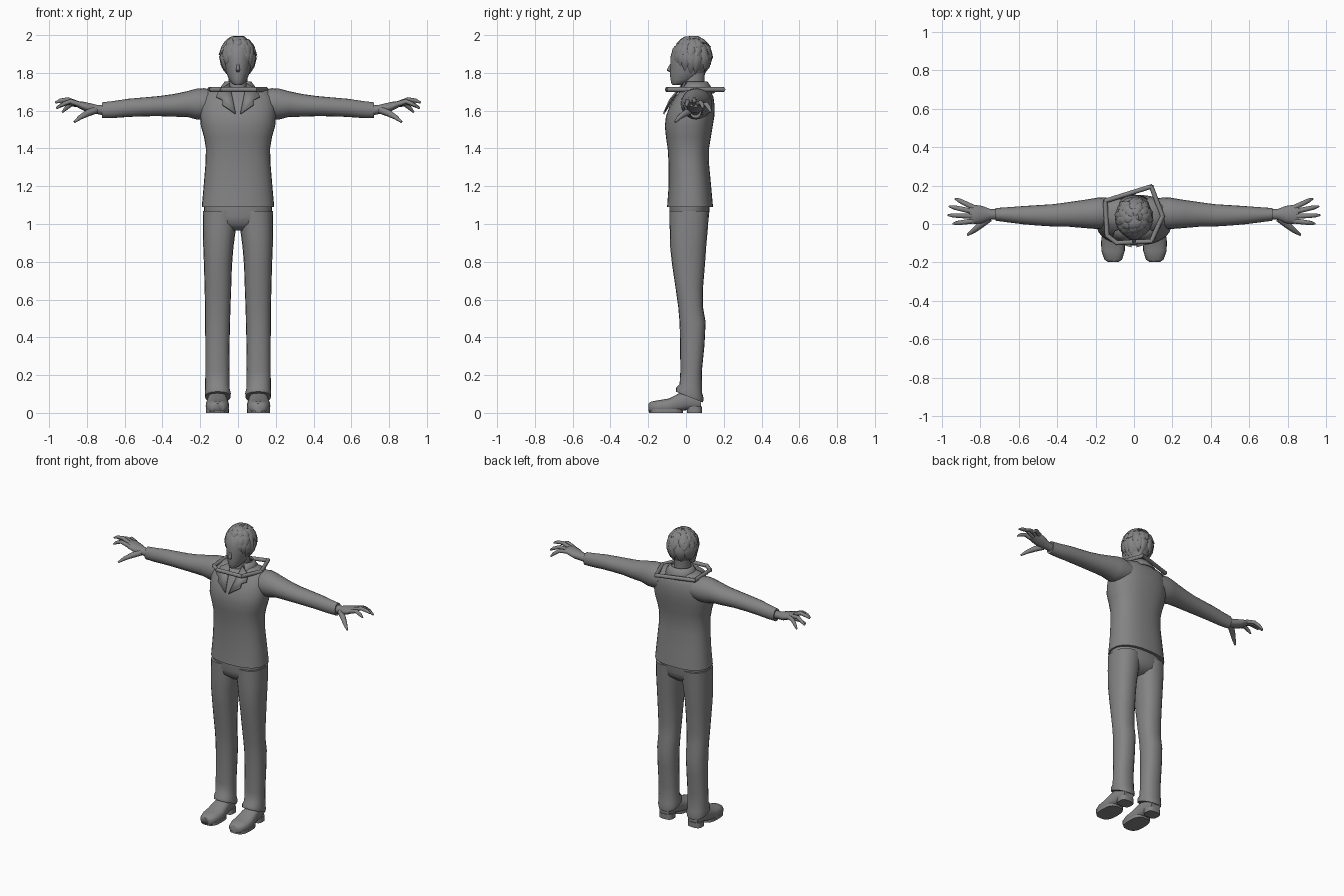
import bpy, bmesh, math, random
from mathutils import Vector

random.seed(4)
grey = bpy.data.materials.new("mid_grey")
grey.diffuse_color = (0.23, 0.23, 0.23, 1)
X, Y, Z = Vector((1, 0, 0)), Vector((0, 1, 0)), Vector((0, 0, 1))


def finish(name, bm, angle=50):
    bmesh.ops.recalc_face_normals(bm, faces=bm.faces)
    me = bpy.data.meshes.new(name)
    bm.to_mesh(me)
    bm.free()
    me.materials.append(grey)
    me.polygons.foreach_set("use_smooth", [True] * len(me.polygons))
    me.set_sharp_from_angle(angle=math.radians(angle))
    ob = bpy.data.objects.new(name, me)
    bpy.context.collection.objects.link(ob)
    return ob


def add_loft(bm, pts, hint, axis=None, n=20, power=2.0, s=1):
    """Skin rings (x, y, z, side radius, up radius); s=-1 mirrors in x."""
    rings, cs = [], [Vector(p[:3]) for p in pts]
    for i, p in enumerate(pts):
        t = axis or (cs[min(i + 1, len(cs) - 1)] - cs[max(i - 1, 0)]).normalized()
        side = t.cross(hint).normalized()
        up = side.cross(t)
        ring = []
        for k in range(n):
            a = 2 * math.pi * k / n
            c, d = math.cos(a), math.sin(a)
            u = math.copysign(abs(c) ** (2 / power), c) * p[3]
            v = math.copysign(abs(d) ** (2 / power), d) * p[4]
            q = cs[i] + side * u + up * v
            ring.append(bm.verts.new((q.x * s, q.y, q.z)))
        rings.append(ring)
    for a, b in zip(rings, rings[1:]):
        for k in range(n):
            bm.faces.new((a[k], a[(k + 1) % n], b[(k + 1) % n], b[k]))
    bm.faces.new(rings[0])
    bm.faces.new(rings[-1])


def loft(name, pts, hint, **kw):
    bm = bmesh.new()
    add_loft(bm, pts, hint, **kw)
    return finish(name, bm)


def upright(rows):
    """Rows (z, x min, x max, y min, y max) to loft rings."""
    return [((a + b) / 2, (c + d) / 2, z, (b - a) / 2, (d - c) / 2) for z, a, b, c, d in rows]


# Jacket body
loft("jacket_body", upright([
    (1.09, -.192, .192, -.10, .143), (1.20, -.182, .182, -.092, .133),
    (1.32, -.172, .172, -.092, .122), (1.40, -.17, .17, -.097, .122),
    (1.46, -.18, .18, -.106, .132), (1.52, -.197, .197, -.112, .142),
    (1.57, -.20, .20, -.106, .15), (1.62, -.20, .20, -.088, .152),
    (1.67, -.19, .19, -.06, .146), (1.705, -.165, .165, -.03, .13),
    (1.722, -.12, .12, -.008, .105), (1.73, -.06, .06, .0, .09)]),
    Y, axis=Z, n=32, power=2.4)

# Trousers: hips joined to two legs
loft("trouser_hips", upright([
    (1.10, -.18, .18, -.088, .125), (1.04, -.182, .182, -.088, .122),
    (1.0, -.15, .15, -.08, .112), (.965, -.06, .06, -.04, .07)]),
    Y, axis=Z, n=28, power=2.3)

for s, tag in ((-1, "left"), (1, "right")):
    leg = loft("trouser_leg_" + tag, upright([
        (1.07, .0, .185, -.087, .122), (.97, .012, .186, -.086, .115),
        (.88, .024, .184, -.084, .107), (.78, .032, .18, -.073, .10),
        (.66, .036, .177, -.055, .09), (.56, .04, .174, -.041, .09),
        (.48, .042, .174, -.034, .104), (.36, .045, .173, -.031, .098),
        (.22, .045, .173, -.03, .084), (.13, .044, .174, -.034, .086),
        (.105, .038, .176, -.052, .094), (.083, .04, .174, -.054, .09)]),
        Y, axis=Z, n=20, power=2.3, s=s)
    for v in leg.data.vertices:  # hem slopes down to the heel
        if v.co.z < .15:
            v.co.z -= (v.co.y - .02) * .4

    # Shoe with flat sole
    shoe = loft("shoe_" + tag, [
        (.108, -.198, .028, .028, .022), (.108, -.185, .029, .046, .031),
        (.109, -.14, .032, .061, .036), (.109, -.09, .036, .062, .04),
        (.109, -.04, .052, .056, .05), (.109, .0, .064, .05, .05),
        (.108, .05, .06, .046, .045), (.108, .08, .058, .036, .036)],
        Z, axis=Y, n=20, power=2.6, s=s)
    for v in shoe.data.vertices:
        v.co.z = max(v.co.z, .008)
    bm = bmesh.new()
    add_loft(bm, [(.108, .045, z, .048, .04) for z in (0, .035)], Y, axis=Z, power=3, s=s)
    add_loft(bm, [(.109, -.105, z, .061, .09) for z in (0, .02)], Y, axis=Z, power=2.8, s=s)
    finish("shoe_sole_" + tag, bm)

    # Sleeve
    loft("sleeve_" + tag, [
        (.12, .06, 1.635, .075, .07), (.18, .056, 1.637, .083, .082),
        (.22, .054, 1.635, .078, .081), (.27, .052, 1.635, .072, .068),
        (.34, .05, 1.628, .064, .06), (.42, .045, 1.624, .058, .053),
        (.50, .045, 1.62, .053, .05), (.58, .046, 1.615, .047, .048),
        (.66, .048, 1.606, .039, .045), (.72, .05, 1.602, .033, .042)],
        Z, axis=X, n=20, s=s)

    # Hand: palm, four fingers and thumb
    bm = bmesh.new()
    add_loft(bm, [(.70, .05, 1.602, .027, .03), (.745, .05, 1.606, .027, .025),
                  (.79, .049, 1.615, .045, .027), (.83, .05, 1.628, .05, .022),
                  (.855, .052, 1.634, .045, .014)], Z, axis=X, n=14, s=s)
    for by, tip in ((.086, (.93, .132, 1.592)), (.064, (.962, .092, 1.612)),
                    (.040, (.968, .046, 1.642)), (.016, (.942, .002, 1.622))):
        b, t = Vector((.835, by, 1.632)), Vector(tip)
        m = b.lerp(t, .5) + Vector((0, 0, .022))
        add_loft(bm, [(*b, .014, .014), (*m, .0125, .0125),
                      (*(m.lerp(t, .6) + Vector((0, 0, .004))), .011, .011), (*t, .005, .005)],
                 Z, n=8, s=s)
    add_loft(bm, [(.755, .03, 1.603, .02, .02), (.80, -.006, 1.585, .018, .018),
                  (.835, -.035, 1.565, .013, .013), (.866, -.057, 1.54, .006, .006)], Z, n=8, s=s)
    finish("hand_" + tag, bm)

    # Lapel plate folded over the chest
    bm = bmesh.new()
    outline = [(.045, -.012, 1.745), (.10, -.035, 1.715), (.115, -.068, 1.675),
               (.085, -.08, 1.66), (.085, -.092, 1.635), (.012, -.114, 1.585)]
    bm.faces.new([bm.verts.new((x * s, y - .008, z)) for x, y, z in outline])
    lapel = finish("lapel_" + tag, bm)
    lapel.modifiers.new("thickness", "SOLIDIFY").thickness = .008

# Neck
loft("neck", upright([(1.64, -.06, .06, -.03, .10), (1.72, -.05, .05, -.02, .095),
                      (1.80, -.05, .05, -.02, .10)]), Y, axis=Z)

# Standing collar, open at the front
bm = bmesh.new()
cols = []
for k in range(19):
    a = math.radians(-50 + 280 * k / 18)
    cols.append([bm.verts.new((r * math.cos(a), .05 + .9 * r * math.sin(a), z))
                 for r, z in ((.115, 1.695), (.085, 1.735), (.07, 1.755))])
for a, b in zip(cols, cols[1:]):
    for j in range(2):
        bm.faces.new((a[j], b[j], b[j + 1], a[j + 1]))
finish("collar", bm).modifiers.new("thickness", "SOLIDIFY").thickness = .008

# Loose angular band around the neck
bm = bmesh.new()
corners = [Vector((x, y, 1.712)) for x, y in
           ((.09, .195), (-.15, .12), (-.14, -.06), (-.09, -.098), (.09, -.09), (.148, .04))]
for a, b in zip(corners, corners[1:] + corners[:1]):
    d = (b - a).normalized() * .006
    add_loft(bm, [(*(a - d), .012, .013), (*(b + d), .012, .013)], Z, n=10)
finish("neck_band", bm)

# Head and nose
loft("head", upright([
    (1.735, -.018, .018, -.07, -.03), (1.745, -.032, .032, -.078, .0),
    (1.765, -.047, .047, -.082, .06), (1.80, -.062, .062, -.086, .10),
    (1.84, -.071, .071, -.083, .115), (1.88, -.075, .075, -.083, .12),
    (1.93, -.07, .07, -.07, .11), (1.96, -.045, .045, -.04, .08)]), Y, axis=Z, n=24)
loft("nose", [(0, -.076, 1.85, .006, .006), (0, -.086, 1.825, .009, .012),
              (0, -.088, 1.812, .011, .013), (0, -.08, 1.803, .006, .005)], Y, axis=Z, n=8)

# Hair: skull cap open over the face, covered in flicked locks
C, R = Vector((0, .033, 1.885)), Vector((.088, .096, .103))
bm = bmesh.new()
bmesh.ops.create_uvsphere(bm, u_segments=28, v_segments=16, radius=1)
for v in bm.verts:
    v.co = Vector(v.co * R) + C
bmesh.ops.delete(bm, geom=[v for v in bm.verts if v.co.z < 1.80 or
                           (v.co.y < -.02 and v.co.z < 1.885)], context="VERTS")
finish("hair_cap", bm)


def on_cap(theta, elev, scale):
    d = Vector((math.cos(theta) * math.cos(elev), math.sin(theta) * math.cos(elev), math.sin(elev)))
    return C + Vector((d.x * R.x, d.y * R.y, d.z * R.z)) * scale


bm = bmesh.new()
for count, top, low, flick in ((18, 22, -44, 1.13), (15, 48, -4, 1.17),
                               (11, 68, 28, 1.15), (6, 84, 52, 1.08)):
    for k in range(count):
        th = 2 * math.pi * (k + random.uniform(-.25, .25)) / count
        front = max(0, -math.sin(th))
        end = low + random.uniform(-9, 9)
        if front > .45:  # fringe stops above the eyes
            end = max(end, -24 + random.uniform(-8, 10))
        turn = random.uniform(-.22, .22)
        path = []
        for f, w, out in ((0, .014, .98), (.35, .026, 1.02), (.7, .02, 1.04),
                          (1, .002, flick - .09 * front)):
            p = on_cap(th + turn * f * f, math.radians(top + (end - top) * f), out)
            path.append((*p, w, w * .42))
        add_loft(bm, path, (on_cap(th, math.radians((top + end) / 2), 1) - C).normalized(), n=6)
finish("hair_locks", bm, 40)
